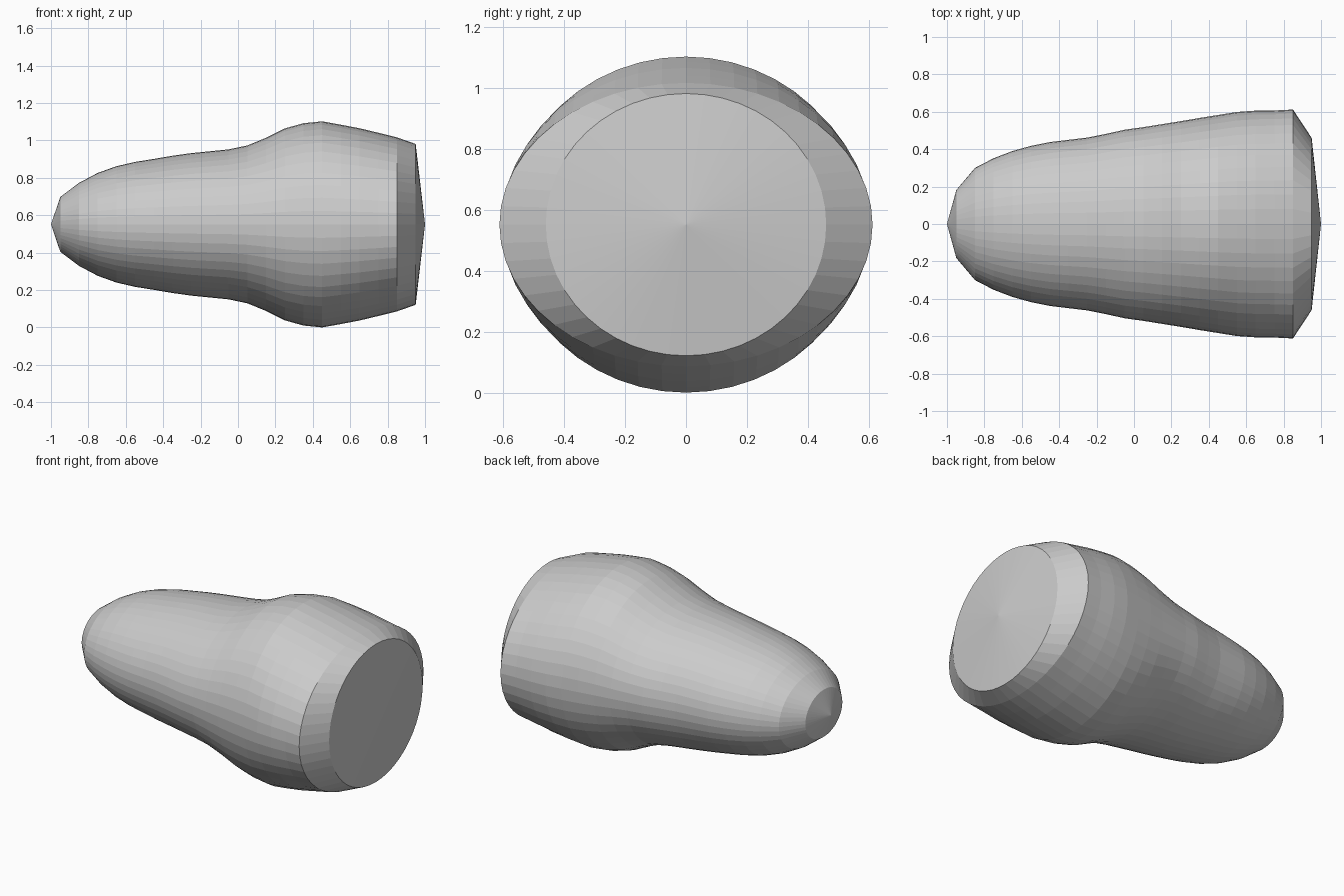
import bpy, bmesh, math

if "Cube" in bpy.data.objects:
    bpy.data.objects.remove(bpy.data.objects["Cube"])

SIDES = 48
CENTRE_Z = 0.556

# Half width (y) and half height (z) of each elliptical ring, x = -0.95 to 0.95
half_width = [0.182, 0.300, 0.352, 0.390, 0.418, 0.438, 0.450, 0.462, 0.482, 0.504,
              0.518, 0.534, 0.550, 0.567, 0.583, 0.599, 0.606, 0.607, 0.612, 0.460]
half_height = [0.147, 0.222, 0.275, 0.311, 0.334, 0.350, 0.367, 0.381, 0.391, 0.401,
               0.422, 0.463, 0.513, 0.541, 0.551, 0.533, 0.514, 0.490, 0.465, 0.430]

bm = bmesh.new()


def ring(x, w, h):
    return [bm.verts.new((x, w * math.cos(a), CENTRE_Z + h * math.sin(a)))
            for a in (2 * math.pi * i / SIDES for i in range(SIDES))]


# Lofted shell
rings = [ring(-0.95 + 0.1 * i, w, h)
         for i, (w, h) in enumerate(zip(half_width, half_height))]
for a, b in zip(rings, rings[1:]):
    for i in range(SIDES):
        j = (i + 1) % SIDES
        bm.faces.new((a[i], a[j], b[j], b[i]))

# Shallow pointed end caps
for x, r in ((-1, rings[0]), (1, rings[-1])):
    tip = bm.verts.new((x, 0, CENTRE_Z))
    for i in range(SIDES):
        bm.faces.new((tip, r[i], r[(i + 1) % SIDES]))

# Rest the widest ring on the ground
drop = min(v.co.z for v in bm.verts)
bmesh.ops.translate(bm, verts=bm.verts, vec=(0, 0, -drop))
bmesh.ops.recalc_face_normals(bm, faces=bm.faces)

mesh = bpy.data.meshes.new("tapered_body")
bm.to_mesh(mesh)
bm.free()
body = bpy.data.objects.new("tapered_body", mesh)
bpy.context.collection.objects.link(body)
